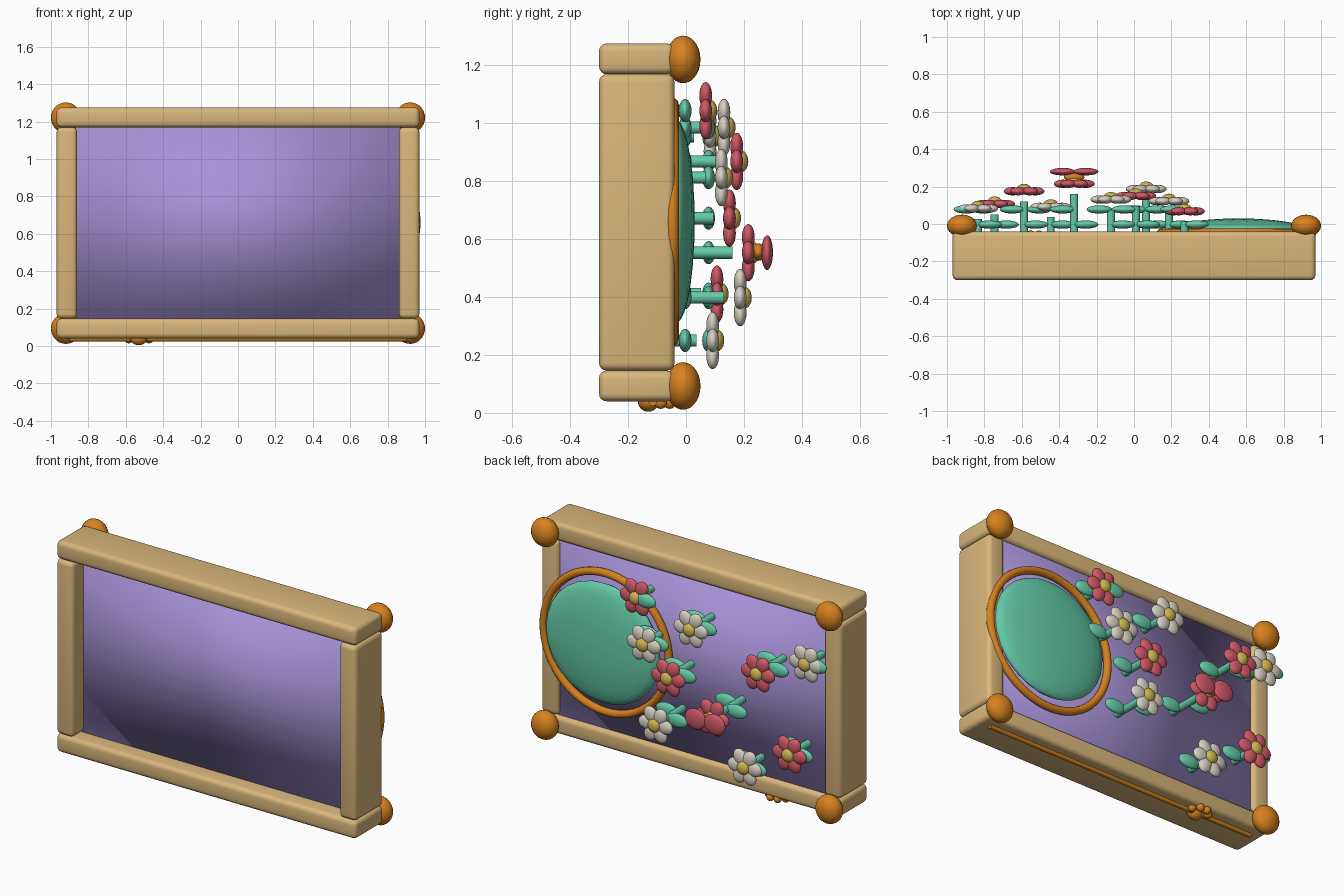
import bpy, math
from mathutils import Matrix

old = bpy.data.objects.get("Cube")
if old:
    bpy.data.objects.remove(old, do_unlink=True)


def material(name, rgb):
    m = bpy.data.materials.new(name)
    m.use_nodes = True
    m.diffuse_color = (*rgb, 1)
    bsdf = next(n for n in m.node_tree.nodes if n.type == 'BSDF_PRINCIPLED')
    bsdf.inputs["Base Color"].default_value = (*rgb, 1)
    return m


TAN = material("tan wood", (0.7, 0.47, 0.2))
PURPLE = material("purple panel", (0.39, 0.29, 0.68))
ORANGE = material("burnt orange", (0.68, 0.22, 0.013))
MINT = material("mint green", (0.13, 0.6, 0.4))
RED = material("rose red", (0.63, 0.1, 0.135))
CREAM = material("cream white", (0.69, 0.64, 0.55))
YELLOW = material("yellow", (0.61, 0.46, 0.08))


def finish(name, mat):
    ob = bpy.context.object
    ob.name = name
    ob.data.materials.append(mat)
    return ob


def ellipsoid(name, mat, loc, radii, spin=0):
    bpy.ops.mesh.primitive_uv_sphere_add(segments=24, ring_count=14, location=loc)
    ob = finish(name, mat)
    # spin turns the shape within the back plane
    ob.data.transform(Matrix.Rotation(-spin, 4, 'Y') @ Matrix.Diagonal((*radii, 1)))
    bpy.ops.object.shade_smooth()


def box(name, mat, lo, hi, bevel=0):
    bpy.ops.mesh.primitive_cube_add(size=1, location=[(a + b) / 2 for a, b in zip(lo, hi)])
    ob = finish(name, mat)
    ob.data.transform(Matrix.Diagonal((*[b - a for a, b in zip(lo, hi)], 1)))
    if bevel:
        mod = ob.modifiers.new("rounded edges", 'BEVEL')
        mod.width, mod.segments = bevel, 4
    bpy.ops.object.shade_smooth()


def rod(name, mat, loc, radius, length, rotation):
    bpy.ops.mesh.primitive_cylinder_add(vertices=20, radius=radius, depth=length,
                                        location=loc, rotation=rotation)
    finish(name, mat)
    bpy.ops.object.shade_smooth_by_angle()


# Frame and panel
FRONT, BACK, PANEL_BACK = -0.30, -0.04, -0.065
box("bottom_bar", TAN, (-0.97, FRONT, 0.04), (0.97, BACK, 0.146), 0.026)
box("top_bar", TAN, (-0.97, FRONT, 1.169), (0.97, BACK, 1.275), 0.026)
for side, label in ((1, "left"), (-1, "right")):
    x0, x1 = sorted((side * 0.86, side * 0.97))
    box(label + "_bar", TAN, (x0, FRONT, 0.146), (x1, BACK, 1.169), 0.026)
    # Corner knobs
    for z, level in ((0.093, "lower"), (1.22, "upper")):
        ellipsoid(f"{level}_{label}_knob", ORANGE, (side * 0.92, -0.01, z), (0.08, 0.06, 0.082))
box("panel", PURPLE, (-0.87, -0.2, 0.144), (0.87, PANEL_BACK, 1.171))

# Ringed disc
ellipsoid("disc", MINT, (0.56, -0.035, 0.66), (0.37, 0.065, 0.35))
bpy.ops.mesh.primitive_torus_add(location=(0.549, -0.047, 0.66), rotation=(math.pi / 2, 0, 0),
                                 major_radius=0.405, minor_radius=0.022,
                                 major_segments=64, minor_segments=12)
finish("disc_ring", ORANGE)
bpy.ops.object.shade_smooth()

# Rod and cluster of beads below the frame
rod("bottom_rod", ORANGE, (0, -0.115, 0.038), 0.014, 1.8, (0, math.pi / 2, 0))
ellipsoid("cluster_pad", ORANGE, (-0.53, -0.13, 0.04), (0.045, 0.036, 0.036))
for i in range(4):
    a = math.radians(20 + i * 47)
    ellipsoid("cluster_bead", ORANGE,
              (-0.53 + 0.058 * math.cos(a), -0.105 + 0.053 * math.sin(a), 0.036),
              (0.022, 0.022, 0.022))


def flower(x, y, z, color, petals=6):
    top = y - 0.055
    base = PANEL_BACK - 0.01
    rod("stem", MINT, (x, (top + base) / 2, z), 0.021, top - base, (math.pi / 2, 0, 0))
    ellipsoid("lower_leaf", MINT, (x + 0.062, -0.003, z), (0.068, 0.022, 0.04))
    ellipsoid("upper_leaf", MINT, (x - 0.062, 0.078, z), (0.068, 0.022, 0.04))
    for i in range(petals):
        a = math.tau * i / petals
        ellipsoid("petal", color, (x + 0.06 * math.cos(a), y, z + 0.06 * math.sin(a)),
                  (0.049, 0.022, 0.04), a)
    ellipsoid("flower_centre", YELLOW, (x, y + 0.014, z), (0.038, 0.026, 0.038))


# Flowers on the back
for spot in ((0.27, 0.068, 1.043, RED), (0.187, 0.122, 0.812, CREAM),
             (-0.123, 0.131, 0.985, CREAM), (0.01, 0.15, 0.672, RED),
             (-0.588, 0.175, 0.868, RED), (-0.835, 0.083, 0.955, CREAM),
             (0.065, 0.187, 0.398, CREAM), (-0.32, 0.215, 0.553, RED),
             (-0.445, 0.092, 0.25, CREAM), (-0.745, 0.107, 0.41, RED)):
    flower(*spot)

# Extra petals over the double flower
ellipsoid("double_flower_core", ORANGE, (-0.32, 0.25, 0.555), (0.055, 0.025, 0.03))
for side in (-1, 1):
    ellipsoid("double_flower_petal", RED, (-0.32 + side * 0.062, 0.28, 0.553),
              (0.068, 0.02, 0.06))
